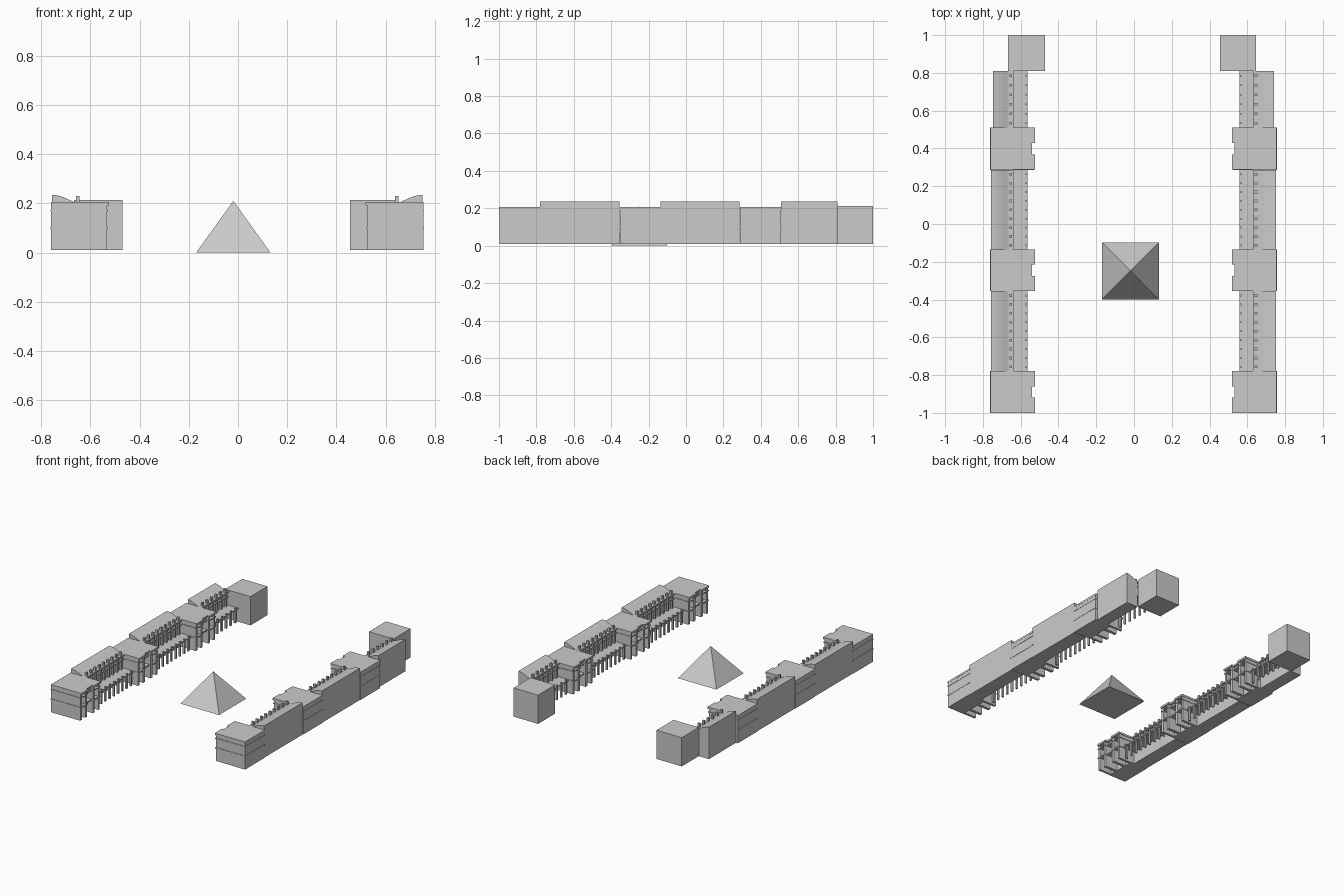
import bpy, bmesh

if "Cube" in bpy.data.objects:
    bpy.data.objects.remove(bpy.data.objects["Cube"])

SHIFT = -0.003          # mirror axis of the two wings


def finish(bm, name):
    bmesh.ops.recalc_face_normals(bm, faces=bm.faces)
    me = bpy.data.meshes.new(name)
    bm.to_mesh(me)
    bm.free()
    ob = bpy.data.objects.new(name, me)
    bpy.context.collection.objects.link(ob)
    return ob


def prism(bm, pts, axis, lo, hi):
    """Extrude a 2D outline: axis 'y' uses (x, z) points, axis 'z' uses (x, y)."""
    def put(p, t):
        return (p[0], t, p[1]) if axis == 'y' else (p[0], p[1], t)
    a = [bm.verts.new(put(p, lo)) for p in pts]
    b = [bm.verts.new(put(p, hi)) for p in pts]
    bm.faces.new(a)
    bm.faces.new(b[::-1])
    n = len(pts)
    for i in range(n):
        bm.faces.new((a[i], a[(i + 1) % n], b[(i + 1) % n], b[i]))


def box(bm, x0, x1, y0, y1, z0, z1):
    prism(bm, [(x0, y0), (x1, y0), (x1, y1), (x0, y1)], 'z', z0, z1)


def column(bm, x, y, z0, z1, r=0.006):
    box(bm, x - r, x + r, y - r, y + r, z0, z1)


def wing(side, label, y0, y1, outer, n):
    X = lambda v: side * v + SHIFT

    def sbox(bm, a, b, *rest):
        box(bm, min(X(a), X(b)), max(X(a), X(b)), *rest)

    # solid rear body with the convex roof
    bm = bmesh.new()
    prof = [(outer, .01), (outer, .235), (.735, .233), (.715, .228), (.695, .22),
            (.678, .212), (.662, .205), (.652, .205), (.652, .01)]
    prism(bm, [(X(x), z) for x, z in prof], 'y', y0, y1)
    finish(bm, label + "_wing_body")

    # upper floor: pilasters rising to statues, and cornices
    bm = bmesh.new()
    sbox(bm, .634, .655, y0, y1, .197, .206)
    sbox(bm, .638, .655, y0, y1, .166, .172)
    # ground floor arcade terrace with a projecting edge
    sbox(bm, .568, .655, y0, y1, .096, .106)
    sbox(bm, .562, .572, y0, y1, .100, .106)
    finish(bm, label + "_terrace_and_cornices")

    bm = bmesh.new()
    for i in range(n):
        y = y0 + (y1 - y0) * (i + .5) / n
        column(bm, X(.643), y, .106, .206)
        column(bm, X(.649), y, .204, .230, .007)
        column(bm, X(.570), y, .01, .096)
        column(bm, X(.566), y, .096, .116, .005)
    finish(bm, label + "_columns_and_statues")


def pavilion(side, label, y0, y1):
    X = lambda v: side * v + SHIFT
    mid = (y0 + y1) / 2

    def slab(bm, inner, z0, z1, over=0.0):
        # plan outline with the notch in the courtyard side
        a, b, h = y0 - over, y1 + over, .03
        plan = [(.758 + over, a), (.758 + over, b), (inner, b), (inner, mid + h),
                (inner + .014, mid + h), (inner + .014, mid - h), (inner, mid - h), (inner, a)]
        prism(bm, [(X(x), y) for x, y in plan], 'z', z0, z1)

    # rear block
    bm = bmesh.new()
    box(bm, min(X(.757), X(.625)), max(X(.757), X(.625)), y0 + .002, y1 - .002, .01, .2)
    finish(bm, label + "_pavilion_body")

    # roof slab and storey bands
    bm = bmesh.new()
    slab(bm, .522, .192, .206)
    slab(bm, .526, .166, .173, .001)
    slab(bm, .526, .097, .106, .001)
    finish(bm, label + "_pavilion_bands")

    # deep piers on the courtyard front, plus wall panels behind the openings
    bm = bmesh.new()
    for off, w, inner in ((-.100, .008, .530), (-.042, .010, .530),
                          (.042, .010, .530), (.100, .008, .530)):
        box(bm, min(X(.63), X(inner)), max(X(.63), X(inner)),
            mid + off - w, mid + off + w, .01, .194)
    box(bm, min(X(.63), X(.55)), max(X(.63), X(.55)), y0 + .01, y1 - .01, .172, .194)
    finish(bm, label + "_pavilion_piers")


for side, s in ((-1, "left"), (1, "right")):
    wing(side, s + "_front", -.78, -.355, .754, 9)
    wing(side, s + "_middle", -.137, .287, .754, 9)
    wing(side, s + "_rear", .508, .81, .743, 6)
    pavilion(side, s + "_front", -1, -.778)
    pavilion(side, s + "_middle", -.355, -.135)
    pavilion(side, s + "_rear", .288, .51)

# end blocks
for name, x0, x1 in (("left_end_block", -.667, -.47), ("right_end_block", .455, .647)):
    bm = bmesh.new()
    box(bm, x0, x1, .81, 1, .01, .213)
    finish(bm, name)

# pyramid in the courtyard
bm = bmesh.new()
base = [bm.verts.new(p) for p in ((-.17, -.4, 0), (.132, -.4, 0), (.132, -.097, 0), (-.17, -.097, 0))]
tip = bm.verts.new((-.019, -.248, .21))
bm.faces.new(base)
for i in range(4):
    bm.faces.new((base[i], base[(i + 1) % 4], tip))
finish(bm, "pyramid")
